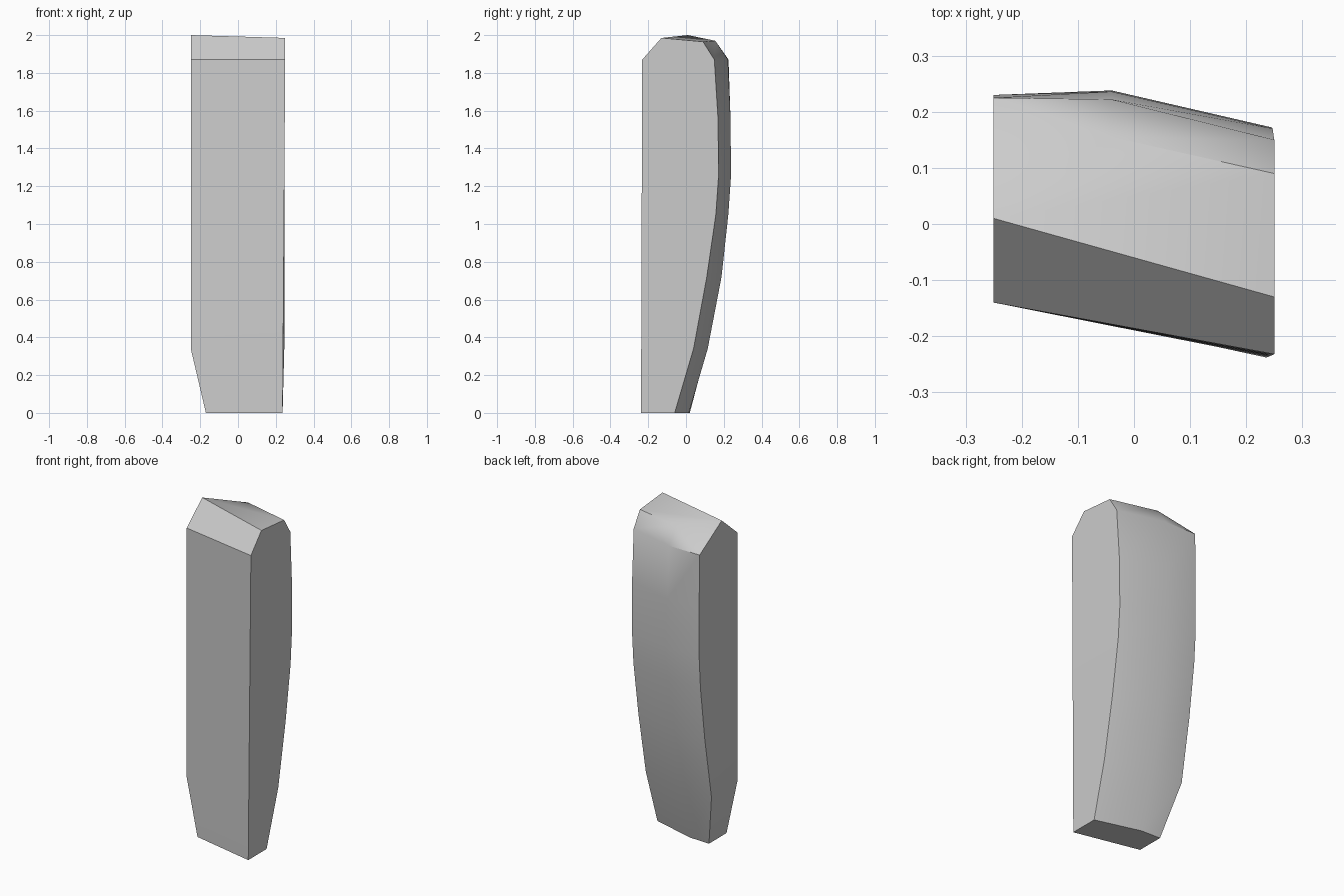
import bpy, bmesh, math

cube = bpy.data.objects.get("Cube")
if cube:
    bpy.data.objects.remove(cube, do_unlink=True)

# One flat grey
grey = bpy.data.materials.new("plain grey")
grey.use_nodes = True
colour = (0.6, 0.6, 0.6, 1)
grey.diffuse_color = colour
grey.node_tree.nodes["Principled BSDF"].inputs["Base Color"].default_value = colour

# Height, right x, right front y, right back y, left x, left back y, ridge y
LEVELS = [
    (0, -.17, -.15, .02, .236, -.06, .015),
    (.34, -.25, -.14, .11, .245, .04, .115),
    (.72, -.25, -.14, .175, .246, .11, .188),
    (1.05, -.25, -.14, .217, .246, .158, .224),
    (1.25, -.25, -.14, .23, .246, .172, .238),
    (1.55, -.25, -.14, .23, .247, .17, .236),
    (1.87, -.25, -.14, .225, .25, .15, .222),
]
RIDGE_X = -.04

bm = bmesh.new()


def ring(z, right_x, right_front, right_back, left_x, left_back, ridge):
    t = z / 1.87
    points = [(right_x, right_front), (.236 + .014 * t, -.238 + .006 * t),
              (left_x, left_back), (RIDGE_X, ridge), (right_x, right_back)]
    return [bm.verts.new((x, y, z)) for x, y in points]


# Body lofted through the levels
rings = [ring(*level) for level in LEVELS]
for low, high in zip(rings, rings[1:]):
    for i in range(5):
        j = (i + 1) % 5
        bm.faces.new((low[i], low[j], high[j], high[i]))
bm.faces.new(reversed(rings[0]))

# Bevelled crown
front_right, front_left, back_left, ridge, back_right = rings[-1]
peak_right = bm.verts.new((-.25, .01, 2))
peak_left = bm.verts.new((.25, -.13, 1.985))
top_left = bm.verts.new((.25, .09, 1.965))
top_ridge = bm.verts.new((RIDGE_X, .155, 1.97))
for corners in (
    (front_right, front_left, peak_left, peak_right),
    (front_left, back_left, top_left, peak_left),
    (back_left, ridge, top_ridge, top_left),
    (ridge, back_right, top_ridge),
    (back_right, front_right, peak_right),
    (peak_right, peak_left, top_left),
    (peak_right, top_left, top_ridge),
    (peak_right, top_ridge, back_right),
):
    bm.faces.new(corners)
bmesh.ops.recalc_face_normals(bm, faces=bm.faces)

mesh = bpy.data.meshes.new("curved_block")
bm.to_mesh(mesh)
bm.free()
mesh.materials.append(grey)
block = bpy.data.objects.new("curved_block", mesh)
bpy.context.collection.objects.link(block)

# Soft back, crisp outer edges
bpy.ops.object.select_all(action="DESELECT")
block.select_set(True)
bpy.context.view_layer.objects.active = block
bpy.ops.object.shade_smooth_by_angle(angle=math.radians(30))
